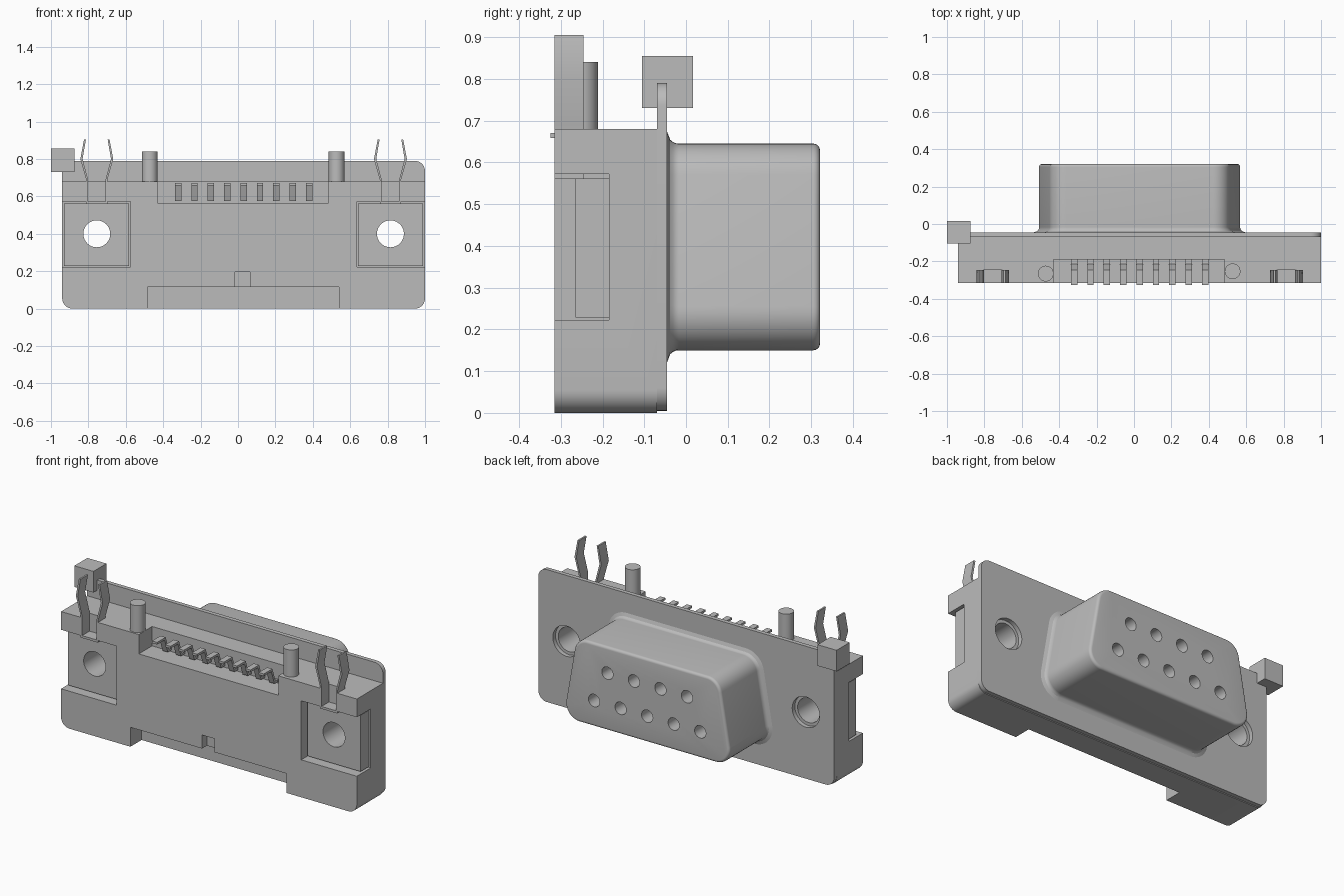
import bpy, bmesh, math
from mathutils import Vector

if "Cube" in bpy.data.objects:
    bpy.data.objects.remove(bpy.data.objects["Cube"], do_unlink=True)

grey = bpy.data.materials.new("mid_grey")
grey.use_nodes = True
grey.diffuse_color = (0.5, 0.5, 0.5, 1)
grey.node_tree.nodes["Principled BSDF"].inputs["Base Color"].default_value = (0.5, 0.5, 0.5, 1)


def loft(name, rings):
    """Closed solid through rings of 3D points."""
    bm = bmesh.new()
    vs = [[bm.verts.new(p) for p in ring] for ring in rings]
    for a, b in zip(vs, vs[1:]):
        for i in range(len(a)):
            j = (i + 1) % len(a)
            bm.faces.new((a[i], a[j], b[j], b[i]))
    bm.faces.new(vs[0])
    bm.faces.new(vs[-1])
    bmesh.ops.recalc_face_normals(bm, faces=bm.faces)
    me = bpy.data.meshes.new(name)
    bm.to_mesh(me)
    bm.free()
    me.materials.append(grey)
    ob = bpy.data.objects.new(name, me)
    bpy.context.collection.objects.link(ob)
    return ob


def prism_y(name, pts, y0, y1):
    return loft(name, [[(x, y, z) for x, z in pts] for y in (y0, y1)])


def prism_x(name, pts, x0, x1):
    return loft(name, [[(x, y, z) for y, z in pts] for x in (x0, x1)])


def box(name, x0, x1, y0, y1, z0, z1):
    return prism_y(name, [(x0, z0), (x1, z0), (x1, z1), (x0, z1)], y0, y1)


def circle(x, z, r, n=40):
    return [(x + r * math.cos(2 * math.pi * i / n), z + r * math.sin(2 * math.pi * i / n))
            for i in range(n)]


def rounded(corners, radii, grow=0.0, steps=10):
    """Counter-clockwise polygon with filleted corners, offset outward by grow."""
    out, n = [], len(corners)
    for i in range(n):
        p, c, q = (Vector(corners[k % n]) for k in (i - 1, i, i + 1))
        r = radii[i]
        n1, n2 = (Vector((d.y, -d.x)).normalized() for d in (c - p, q - c))
        centre = c - (n1 + n2) * r / (1 + n1.dot(n2))
        if r == 0:
            out.append(c)
            continue
        a1 = math.atan2(n1.y, n1.x)
        da = (math.atan2(n2.y, n2.x) - a1) % (2 * math.pi)
        for s in range(steps + 1):
            a = a1 + da * s / steps
            out.append(centre + Vector((math.cos(a), math.sin(a))) * (r + grow))
    return [(v.x, v.y) for v in out]


def cut(ob, cutters):
    for c in cutters:
        m = ob.modifiers.new("cut", 'BOOLEAN')
        m.operation, m.solver, m.object = 'DIFFERENCE', 'EXACT', c
        bpy.context.view_layer.objects.active = ob
        bpy.ops.object.modifier_apply(modifier=m.name)
        bpy.data.objects.remove(c, do_unlink=True)


MID = 0.03            # centre of the connector in x
X0, X1 = -0.94, 1.0   # flange ends
HOLE = 0.785          # mounting hole offset from the centre
HZ = 0.40             # mounting hole height
FRONT = -0.315
SIDES = (("right", -1), ("left", 1))

# Moulded housing with its recesses
housing = prism_y("housing", rounded([(X0, 0), (X1, 0), (X1, 0.68), (X0, 0.68)],
                                     [0.055, 0.055, 0, 0]), FRONT, -0.07)
cutters = [
    box("foot_gap", -0.485, 0.54, -0.4, -0.21, -0.1, 0.115),
    box("key_slot", -0.015, 0.065, -0.4, -0.27, 0.1, 0.195),
    box("pin_recess", -0.43, 0.485, -0.4, -0.19, 0.565, 0.8),
]
for side, s in SIDES:
    cx = MID + s * HOLE
    a, b = sorted((MID + s * 0.605, MID + s * 1.1))
    cutters += [
        box("pocket", a, b, -0.4, -0.185, 0.222, 0.572),
        box("clip_slot", cx - 0.057, cx + 0.057, -0.4, -0.245, 0.5, 0.8),
        prism_y("bore", circle(cx, HZ, 0.072), -0.5, 0.1),
    ]
cut(housing, cutters)

# Rear flange
flange = prism_y("flange", rounded([(X0, 0.005), (X1, 0.005), (X1, 0.79), (X0, 0.79)],
                                   [0.055] * 4), -0.07, -0.045)
cut(flange, [prism_y("flange_hole", circle(MID + s * HOLE, HZ, 0.09), -0.2, 0.1)
             for _, s in SIDES])

# D-shaped shell: flared base, straight walls, rounded rim
D = [(MID - 0.555, 0.15), (MID + 0.555, 0.15), (MID + 0.468, 0.645), (MID - 0.468, 0.645)]
R = [0.09] * 4
levels = [(-0.05, 0.028)]
for i in range(7):
    t = i / 6 * math.pi / 2
    levels.append((-0.045 + 0.028 * math.sin(t) * 1.0, 0.028 * (1 - math.sin(t)) if i in (0, 6)
                   else 0.028 * (1 - math.sqrt(1 - (1 - math.sin(t)) ** 2))))
for i in range(6):
    t = i / 5 * math.pi / 2
    levels.append((0.305 + 0.016 * math.sin(t), -0.016 * (1 - math.cos(t))))
shell = loft("shell", [[(x, y, z) for x, z in rounded(D, R, g)] for y, g in levels])

# Contact sockets: five below, four above
sockets = []
for count, z in ((5, 0.305), (4, 0.49)):
    for i in range(count):
        x = MID + (i - (count - 1) / 2) * 0.174
        sockets.append(prism_y("socket", circle(x, z, 0.037, 24), 0.2, 0.4))
cut(shell, sockets)

# Nut plates and board clips
for side, s in SIDES:
    cx = MID + s * HOLE
    a, b = sorted((MID + s * 0.612, MID + s * 0.96))
    plate = box(side + "_nut_plate", a, b, -0.265, -0.183, 0.228, 0.562)
    cut(plate, [prism_y("bore", circle(cx, HZ, 0.072), -0.5, 0.1)])
    box(side + "_clip_base", cx - 0.057, cx + 0.057, FRONT, -0.245, 0.56, 0.574)
    for leg, d in (("inner", -s), ("outer", s)):
        path = [(0.047, 0.57), (0.047, 0.69), (0.076, 0.80), (0.058, 0.905),
                (0.068, 0.905), (0.088, 0.80), (0.057, 0.69), (0.057, 0.57)]
        prism_y(f"{side}_clip_{leg}_leg", [(cx + d * x, z) for x, z in path], FRONT, -0.245)

# Locating pegs
for name, x, y in (("right_peg", -0.472, -0.265), ("left_peg", 0.527, -0.253)):
    loft(name, [[(px, py, z) for px, py in circle(x, y, 0.042)] for z in (0.67, 0.84)])

# Nine stepped contact leads
lead = [(-0.325, 0.658), (-0.255, 0.658), (-0.225, 0.575), (-0.18, 0.575),
        (-0.18, 0.588), (-0.215, 0.588), (-0.245, 0.671), (-0.325, 0.671)]
for i in range(9):
    x = -0.32 + i * 0.0875
    prism_x(f"lead_{i + 1}", lead, x - 0.017, x + 0.017)

# Small block at the flange corner
box("corner_block", -1.0, -0.875, -0.105, 0.017, 0.73, 0.855)

# Smooth the curved surfaces, keep edges sharp
bpy.ops.object.select_all(action='DESELECT')
for ob in bpy.context.scene.objects:
    if ob.type == 'MESH' and ob.data.materials and ob.data.materials[0] == grey:
        ob.select_set(True)
        bpy.context.view_layer.objects.active = ob
bpy.ops.object.shade_smooth_by_angle(angle=math.radians(30))
